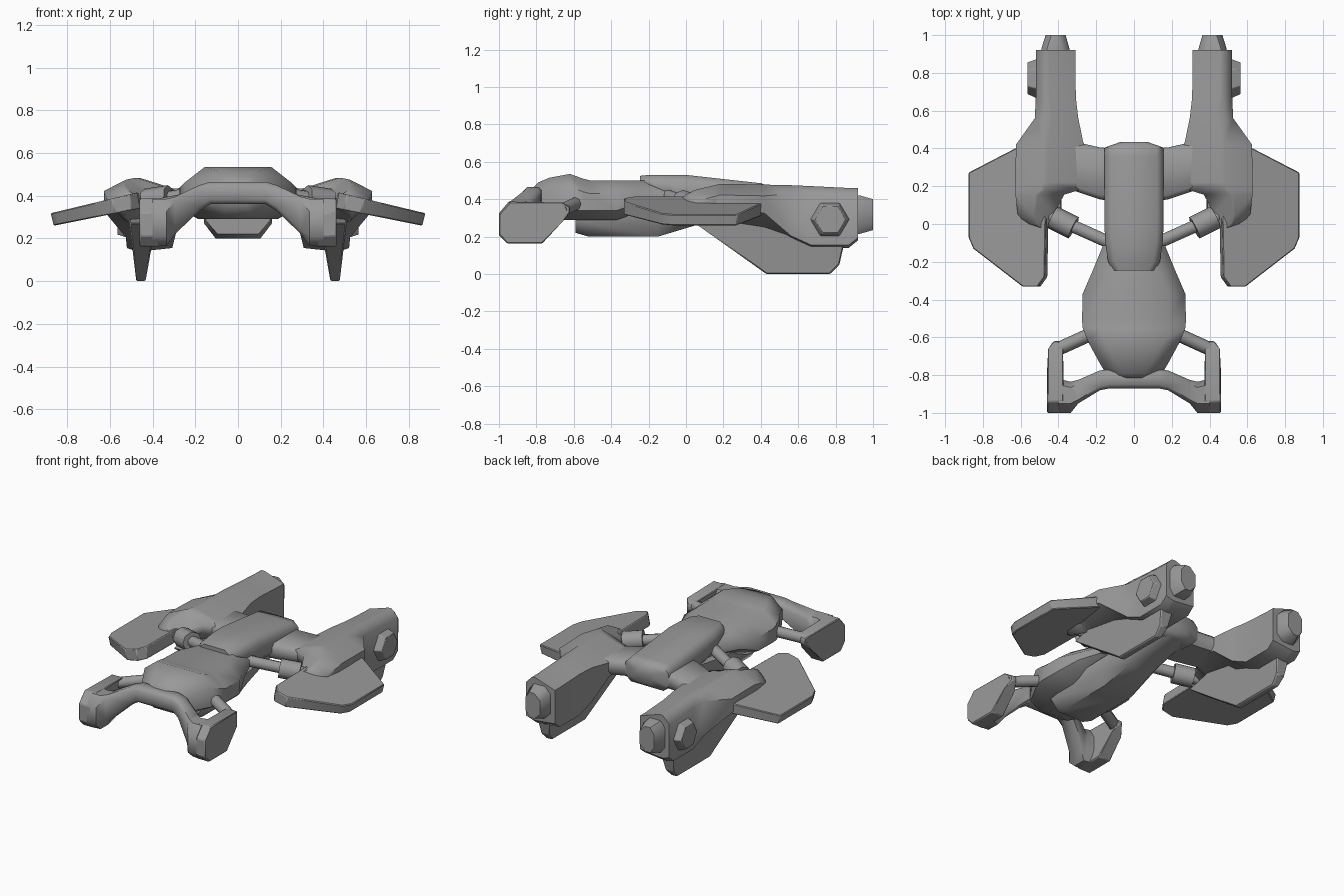
import bpy
import bmesh
import math
from mathutils import Vector

if "Cube" in bpy.data.objects:
    bpy.data.objects.remove(bpy.data.objects["Cube"])

GREY = (0.32, 0.32, 0.32, 1)
hull_grey = bpy.data.materials.new("hull_grey")
hull_grey.use_nodes = True
hull_grey.diffuse_color = GREY
shader = hull_grey.node_tree.nodes["Principled BSDF"]
shader.inputs["Base Color"].default_value = GREY
shader.inputs["Roughness"].default_value = 0.6


def finish(name, bm, mirror=False, bevel=0, angle=50):
    """Turn a bmesh into a shaded object, optionally bevelled and mirrored."""
    bmesh.ops.recalc_face_normals(bm, faces=bm.faces)
    mesh = bpy.data.meshes.new(name)
    bm.to_mesh(mesh)
    bm.free()
    mesh.materials.append(hull_grey)
    obj = bpy.data.objects.new(name, mesh)
    bpy.context.collection.objects.link(obj)
    if bevel:
        mod = obj.modifiers.new("bevel", "BEVEL")
        mod.width = bevel
        mod.segments = 1
    if mirror:
        obj.modifiers.new("mirror", "MIRROR")
    bpy.ops.object.select_all(action="DESELECT")
    obj.select_set(True)
    bpy.context.view_layer.objects.active = obj
    bpy.ops.object.shade_smooth_by_angle(angle=math.radians(angle))


def skin(bm, rings):
    """Bridge successive rings of points and cap both ends."""
    loops = [[bm.verts.new(p) for p in ring] for ring in rings]
    for a, b in zip(loops, loops[1:]):
        for i in range(len(a)):
            j = (i + 1) % len(a)
            bm.faces.new((a[i], a[j], b[j], b[i]))
    bm.faces.new(loops[0])
    bm.faces.new(loops[-1])


def octagon(u0, u1, v0, v1, near, far, top, bottom):
    """Chamfered rectangle: near and far are chamfer widths, top and bottom heights."""
    fit = min(1, 0.94 * (u1 - u0) / (near + far))
    n, f = near * fit, far * fit
    t = min(top, (v1 - v0) * 0.45)
    b = min(bottom, (v1 - v0) * 0.45)
    return [(u0 + n, v1), (u1 - f, v1), (u1, v1 - t), (u1, v0 + b),
            (u1 - f, v0), (u0 + n, v0), (u0, v0 + b), (u0, v1 - t)]


def loft(name, axis, parts, mirror=False):
    """Loft octagons (position, u0, u1, z0, z1) along x or y, each run of
    stations paired with its own chamfer."""
    rings = []
    for chamfer, stations in parts:
        for t, *box in stations:
            points = octagon(*box, *chamfer)
            rings.append([(t, u, v) if axis == "x" else (u, t, v) for u, v in points])
    bm = bmesh.new()
    skin(bm, rings)
    finish(name, bm, mirror)


def centred(name, side, top, bottom, stations):
    """Loft along y, symmetric in x, from (y, half width, z0, z1)."""
    loft(name, "y", [((side, side, top, bottom),
                      [(y, -w, w, a, b) for y, w, a, b in stations])])


def tube(name, start, end, radius, sides):
    """Straight cylinder between two points, on both sides."""
    start, end = Vector(start), Vector(end)
    bm = bmesh.new()
    bmesh.ops.create_cone(bm, cap_ends=True, segments=sides, radius1=radius,
                          radius2=radius, depth=(end - start).length)
    turn = (end - start).to_track_quat("Z", "Y").to_matrix()
    bmesh.ops.rotate(bm, matrix=turn, verts=bm.verts)
    bmesh.ops.translate(bm, vec=(start + end) / 2, verts=bm.verts)
    finish(name, bm, mirror=True)


def plate(name, outline, first, second, bevel):
    """Closed slab between two mappings of one outline, on both sides."""
    bm = bmesh.new()
    skin(bm, [[first(*p) for p in outline], [second(*p) for p in outline]])
    finish(name, bm, mirror=True, bevel=bevel, angle=30)


# Central hull: broad front body, belly keel and raised spine
centred("front_body", .09, .07, .05, [
    (-.82, .125, .36, .46), (-.79, .15, .32, .49), (-.73, .185, .29, .515),
    (-.62, .245, .29, .535), (-.55, .272, .29, .51), (-.51, .275, .29, .50),
    (-.37, .272, .29, .50), (-.25, .22, .33, .50), (-.08, .15, .34, .50),
    (.2, .14, .35, .48),
])
centred("belly", .055, .03, .085, [
    (-.59, .15, .22, .36), (-.52, .16, .20, .36), (-.15, .16, .20, .38),
    (.05, .14, .26, .40), (.38, .11, .33, .42),
])
centred("spine", .035, .035, .04, [
    (-.245, .11, .46, .525), (-.2, .137, .44, .53), (-.1, .152, .40, .53),
    (.0, .157, .36, .53), (.36, .157, .33, .49), (.405, .155, .33, .485),
    (.435, .07, .36, .47),
])

# Front fork: arched bar that widens into a pod on each side
loft("front_bar", "x", [
    ((.02, .02, .02, .02), [
        (0, -.87, -.77, .36, .465), (.13, -.87, -.77, .36, .465),
        (.18, -.88, -.775, .33, .45), (.295, -.95, -.825, .22, .395)]),
    ((.05, .03, .06, .045), [
        (.335, -1, -.835, .165, .385), (.40, -1, -.82, .162, .385)]),
], mirror=True)
plate("front_pod",
      [(-1, .21), (-.955, .162), (-.77, .162), (-.66, .28), (-.62, .33),
       (-.62, .36), (-.66, .382), (-.94, .387), (-1, .32)],
      lambda y, z: (.395 if y > -.65 else .372, y, z),
      lambda y, z: (.425 if y > -.65 else .46, y, z), .006)
tube("pod_strut", (.2, -.57, .385), (.42, -.67, .34), .036, 8)

# Links from the spine to the engines
loft("rear_arm", "x", [((.025, .025, .025, .03), [
    (.10, .12, .40, .34, .445), (.18, .13, .405, .34, .445),
    (.33, .18, .44, .33, .43),
])], mirror=True)
tube("side_strut", (.08, -.12, .425), (.46, .05, .365), .035, 10)
tube("strut_collar", (.32, -.02, .387), (.43, .035, .37), .063, 8)

# Engines: wide shell ridged along the outer side, narrow rear and nozzle
loft("engine", "y", [
    ((.19, .145, .06, .09), [
        (-.02, .455, .52, .35, .41), (.0, .45, .57, .33, .425),
        (.05, .425, .615, .30, .45), (.155, .37, .628, .28, .475),
        (.18, .29, .628, .275, .482), (.22, .265, .628, .265, .482),
        (.42, .266, .625, .235, .478)]),
    ((.14, .045, .045, .015), [
        (.56, .295, .525, .19, .475), (.67, .308, .52, .14, .47),
        (.87, .31, .52, .14, .46), (.92, .31, .52, .18, .46)]),
], mirror=True)
loft("engine_nozzle", "y", [((.04, .03, .04, .04), [
    (.88, .342, .495, .21, .425), (.93, .342, .49, .215, .42),
    (1, .362, .468, .235, .40),
])], mirror=True)

# Rounded hexagonal cap with its corners pointing fore and aft
HEXAGON = [(math.cos(k * math.pi / 3), math.sin(k * math.pi / 3)) for k in range(6)]
plate("engine_side_cap", HEXAGON,
      lambda u, v: (.50, .768 + .112 * u, .292 + .108 * v),
      lambda u, v: (.565, .772 + .085 * u, .292 + .085 * v), .004)

# Drooping side wings
plate("wing",
      [(.46, .40), (.63, .40), (.877, .272), (.877, -.07), (.852, -.13),
       (.59, -.332), (.51, -.332), (.473, -.28)],
      lambda x, y: (x, y, .418 - .24 * (x - .46)),
      lambda x, y: (x - .015, y, .343 - .2 * (x - .46)), .005)

# Vertical fins under the engines
plate("lower_fin",
      [(.05, .27), (.43, 0), (.77, 0), (.82, .05), (.845, .16), (.8, .3), (.3, .32)],
      lambda y, z: (.433 - .18 * z, y, z),
      lambda y, z: (.476 + .12 * z, y, z), .006)
